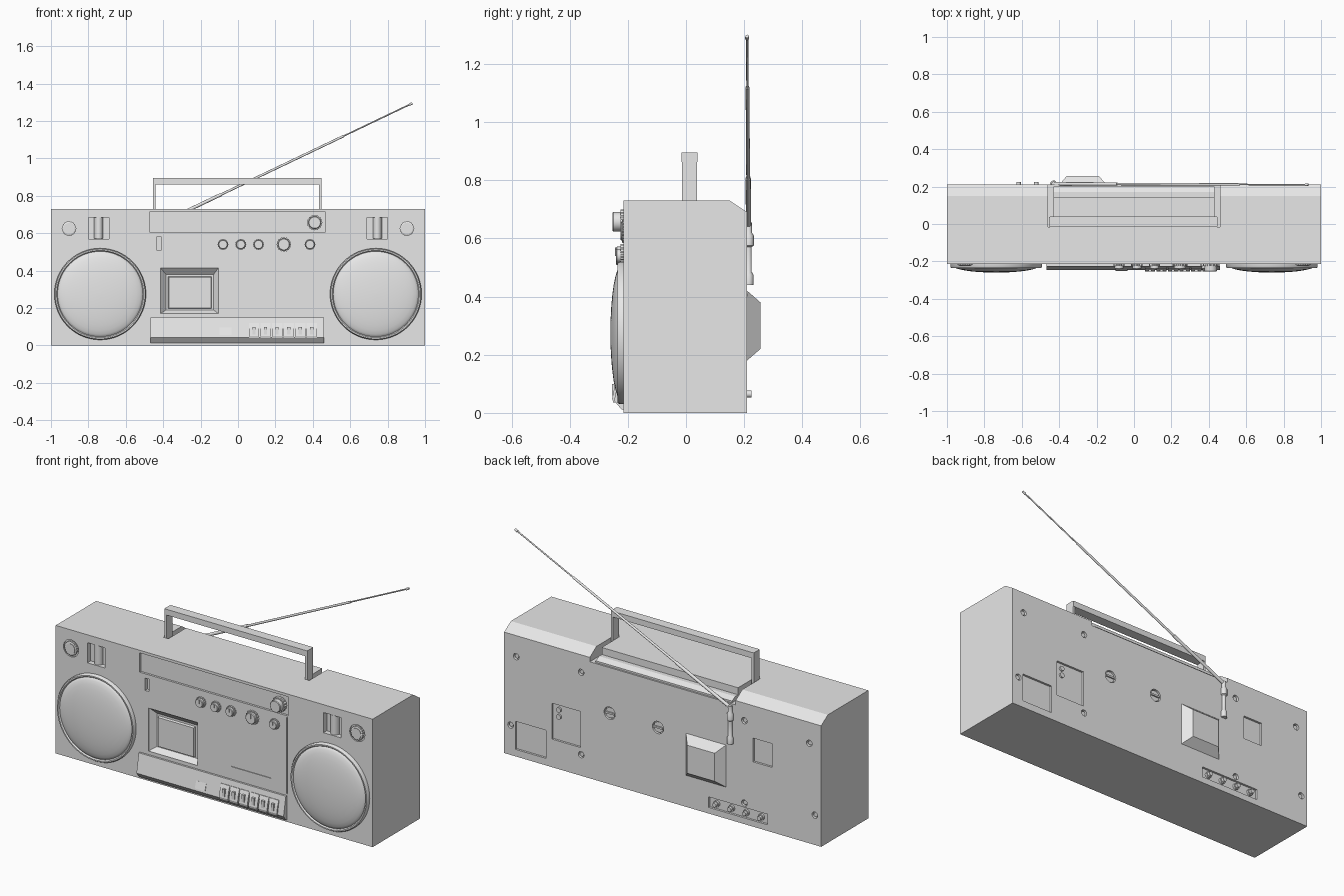
import bpy, bmesh, math
from mathutils import Vector, Matrix

cube = bpy.data.objects.get("Cube")
if cube:
    bpy.data.objects.remove(cube, do_unlink=True)

grey = bpy.data.materials.new("plain_grey")
grey.use_nodes = True
grey.diffuse_color = (0.8, 0.8, 0.8, 1)
grey.node_tree.nodes["Principled BSDF"].inputs["Base Color"].default_value = (0.8, 0.8, 0.8, 1)

FRONT, BACK = -0.215, 0.21


def finish(name, bm, smooth=False):
    bmesh.ops.recalc_face_normals(bm, faces=bm.faces)
    mesh = bpy.data.meshes.new(name)
    bm.to_mesh(mesh)
    bm.free()
    mesh.materials.append(grey)
    ob = bpy.data.objects.new(name, mesh)
    bpy.context.collection.objects.link(ob)
    if smooth:
        bpy.ops.object.select_all(action="DESELECT")
        ob.select_set(True)
        bpy.context.view_layer.objects.active = ob
        bpy.ops.object.shade_smooth_by_angle(angle=math.radians(35))
    return ob


def loft(bm, rings):
    """Closed skin through equal rings of points."""
    rows = [[bm.verts.new(p) for p in ring] for ring in rings]
    for a, b in zip(rows, rows[1:]):
        for i in range(len(a)):
            j = (i + 1) % len(a)
            bm.faces.new((a[i], a[j], b[j], b[i]))
    bm.faces.new(rows[0])
    bm.faces.new(rows[-1])


def rect(x0, x1, z0, z1, y):
    return [(x0, y, z0), (x1, y, z0), (x1, y, z1), (x0, y, z1)]


def add_box(bm, x0, x1, y0, y1, z0, z1):
    loft(bm, [rect(x0, x1, z0, z1, y0), rect(x0, x1, z0, z1, y1)])


def box(name, *size):
    bm = bmesh.new()
    add_box(bm, *size)
    return finish(name, bm)


def add_lathe(bm, x, z, profile, sides=24, knurl=0):
    """Turned shape about a front-to-back axis; profile is (radius, y)."""
    rings = []
    for r, y in profile:
        ring = []
        for i in range(sides):
            a = math.tau * i / sides
            k = r * (1 - knurl * (i % 2))
            ring.append((x + k * math.cos(a), y, z + k * math.sin(a)))
        rings.append(ring)
    loft(bm, rings)


def lathe(name, x, z, profile, sides=24, knurl=0, smooth=True):
    bm = bmesh.new()
    add_lathe(bm, x, z, profile, sides, knurl)
    return finish(name, bm, smooth)


def prism(name, x0, x1, outline):
    """Side outline of (y, z) points carried from x0 to x1."""
    bm = bmesh.new()
    loft(bm, [[(x, y, z) for y, z in outline] for x in (x0, x1)])
    return finish(name, bm)


def rod(name, stations, sides=12):
    """Straight round rod through (point, radius) stations."""
    axis = (stations[-1][0] - stations[0][0]).normalized()
    turn = axis.to_track_quat("Z", "Y")
    bm = bmesh.new()
    loft(bm, [[p + turn @ Vector((r * math.cos(math.tau * i / sides),
                                  r * math.sin(math.tau * i / sides), 0))
               for i in range(sides)] for p, r in stations])
    return finish(name, bm, True)


# Case with a sloped upper rear edge
case = prism("case", -1, 1, [(FRONT, 0), (BACK, 0), (BACK, 0.69), (0.15, 0.73), (FRONT, 0.73)])

# Recesses cut into the case
cut = bmesh.new()
add_box(cut, -0.47, 0.465, -0.3, FRONT + 0.012, 0.605, 0.715)
add_box(cut, -0.435, -0.41, -0.3, FRONT + 0.02, 0.51, 0.58)
add_box(cut, 0.457, 0.462, -0.3, FRONT + 0.006, 0.16, 0.595)
add_box(cut, 0.11, 0.36, -0.3, FRONT + 0.004, 0.221, 0.225)
for s in (-1, 1):
    add_box(cut, s * 0.745 - 0.055, s * 0.745 + 0.055, -0.3, FRONT + 0.03, 0.57, 0.685)
    add_lathe(cut, s * 0.903, 0.625, [(0.048, -0.3), (0.048, FRONT + 0.008)])
loft(cut, [rect(-0.415, -0.105, 0.17, 0.415, FRONT - 0.01),
           rect(-0.415, -0.105, 0.17, 0.415, FRONT + 0.004),
           rect(-0.385, -0.13, 0.19, 0.38, FRONT + 0.035)])
for x0, x1, z0, z1 in [(0.735, 0.93, 0.04, 0.2), (0.52, 0.7, 0.16, 0.365),
                       (-0.69, -0.57, 0.37, 0.505), (-0.66, -0.29, 0.035, 0.095)]:
    add_box(cut, x0, x1, BACK - 0.012, 0.3, z0, z1)
SCREWS = [(s * x, z) for s in (-1, 1) for x, z in
          [(0.925, 0.57), (0.96, 0.17), (0.515, 0.59), (0.515, 0.12)]]
for x, z in SCREWS:
    add_lathe(cut, x, z, [(0.018, BACK - 0.015), (0.018, 0.3)], 16)
for x in (0.335, 0.03):
    add_lathe(cut, x, 0.405, [(0.035, BACK - 0.015), (0.035, 0.3)])
cutter = finish("recess_cutter", cut)

# Well in which the folded handle rests
well = bmesh.new()
add_box(well, -0.46, 0.46, 0.145, 0.3, 0.665, 0.8)
well_cutter = finish("handle_well_cutter", well)
slots = bmesh.new()
for s in (-1, 1):
    add_box(slots, s * 0.445 - 0.015, s * 0.445 + 0.015, -0.015, 0.3, 0.665, 0.8)
slot_cutter = finish("handle_slot_cutter", slots)

for tool in (cutter, well_cutter, slot_cutter):
    mod = case.modifiers.new("recess", "BOOLEAN")
    mod.operation, mod.solver, mod.object = "DIFFERENCE", "EXACT", tool
    bpy.context.view_layer.objects.active = case
    bpy.ops.object.modifier_apply(modifier=mod.name)
    bpy.data.objects.remove(tool, do_unlink=True)

prism("handle_well_step", -0.43, 0.43, [(0.14, 0.66), (0.2, 0.66), (0.2, 0.675), (0.17, 0.69), (0.14, 0.69)])

# Handle
box("handle_bar", -0.45, 0.445, -0.015, 0.04, 0.862, 0.895)
for side, x in (("right", -0.448), ("left", 0.44)):
    box(side + "_handle_arm", x - 0.007, x + 0.007, -0.013, 0.038, 0.67, 0.895)

# Speakers, corner dials and slide controls
for side, s in (("right", -1), ("left", 1)):
    x = s * 0.737
    lathe(side + "_speaker_rim", x, 0.275,
          [(0.245, FRONT + 0.01), (0.245, -0.228), (0.24, -0.236), (0.233, -0.236), (0.226, -0.226)], 64)
    dome = [(0.232 * math.cos(t), -0.222 - 0.038 * math.sin(t))
            for t in [math.radians(88) * i / 8 for i in range(9)]]
    lathe(side + "_speaker_grille", x, 0.275, dome, 48)
    lathe(side + "_corner_dial", s * 0.903, 0.625,
          [(0.04, FRONT + 0.01), (0.04, -0.219), (0.03, -0.222)], 40, 0.08, False)
    lathe(side + "_corner_dial_cap", s * 0.903, 0.625, [(0.03, FRONT), (0.03, -0.225)], 32)
    bm = bmesh.new()
    arc = [math.pi * i / 10 for i in range(11)]
    loft(bm, [[(s * 0.745 + 0.024 * math.cos(a), FRONT + 0.032 - 0.03 * math.sin(a), z) for a in arc]
              for z in (0.572, 0.683)])
    finish(side + "_slide_control", bm, True)

# Front knobs
KNOBS = [(-0.08, 0.54, 0.03, -0.24), (0.015, 0.54, 0.03, -0.24), (0.11, 0.54, 0.03, -0.24),
         (0.245, 0.54, 0.04, -0.24), (0.385, 0.54, 0.03, -0.24), (0.41, 0.657, 0.042, -0.253)]
for i, (x, z, r, y) in enumerate(KNOBS):
    lathe(f"knob_skirt_{i}", x, z, [(r, FRONT + 0.013), (r, FRONT - 0.01)], 32, 0.1, False)
    lathe(f"knob_cap_{i}", x, z, [(r * 0.8, FRONT), (r * 0.8, y + 0.003), (r * 0.72, y)], 32)
    if z < 0.6:
        box(f"knob_pointer_{i}", x - 0.004, x + 0.004, y - 0.004, y + 0.002, z, z + r * 0.7)

# Cassette window
bm = bmesh.new()
loft(bm, [rect(-0.375, -0.14, 0.195, 0.37, FRONT + 0.04), rect(-0.37, -0.145, 0.2, 0.365, FRONT + 0.022)])
finish("cassette_window", bm)

# Key deck and keys
prism("key_deck", -0.468, 0.46, [(FRONT + 0.005, 0.012), (-0.222, 0.012), (-0.247, 0.042),
                                 (-0.226, 0.15), (FRONT + 0.005, 0.15)])
for i in range(6):
    x = 0.055 + i * 0.0618
    prism(f"key_{i}", x + 0.003, x + 0.058, [(-0.22, 0.035), (-0.25, 0.035), (-0.254, 0.05),
                                             (-0.246, 0.09), (-0.235, 0.12), (-0.22, 0.12)])
    box(f"key_ridge_{i}", x + 0.022, x + 0.039, -0.255, -0.235, 0.06, 0.1)
prism("counter_button", -0.098, -0.034, [(-0.22, 0.055), (-0.25, 0.055), (-0.237, 0.095), (-0.22, 0.095)])

# Rear hump
bm = bmesh.new()
loft(bm, [rect(-0.4, -0.147, 0.18, 0.42, BACK - 0.01), rect(-0.4, -0.147, 0.18, 0.42, BACK),
          rect(-0.36, -0.187, 0.22, 0.38, 0.256)])
finish("rear_hump", bm)

# Rear screws, sockets and switches
for i, (x, z) in enumerate(SCREWS):
    lathe(f"rear_screw_{i}", x, z, [(0.012, BACK - 0.02), (0.012, BACK - 0.007)], 16)
for i, x in enumerate((0.335, 0.03)):
    lathe(f"slotted_cap_{i}", x, 0.405, [(0.03, BACK - 0.02), (0.03, BACK - 0.006)])
    box(f"slotted_cap_bar_{i}", x - 0.03, x + 0.03, BACK - 0.01, BACK + 0.002, 0.4, 0.41)
for i in range(4):
    lathe(f"jack_{i}", -0.335 - i * 0.094, 0.065, [(0.018, BACK - 0.014), (0.018, BACK), (0.012, BACK), (0.012, 0.225)], 16)
for i in range(2):
    lathe(f"small_socket_{i}", 0.66, 0.335 - i * 0.04, [(0.014, BACK - 0.014), (0.014, BACK - 0.002)], 16)

# Aerial with its mount
foot = Vector((-0.43, BACK + 0.005, 0.645))
tip = Vector((0.932, BACK, 1.295))
along = lambda t: foot.lerp(tip, t)
STATIONS = [(0, 0.009), (0.25, 0.009), (0.25, 0.0065), (0.73, 0.0065), (0.73, 0.004), (0.988, 0.004),
            (0.988, 0.007), (1, 0.006)]
rod("aerial", [(along(t), r) for t, r in STATIONS])
MOUNT = [(0.44, 0.017), (0.475, 0.017), (0.485, 0.011), (0.57, 0.011), (0.575, 0.018), (0.61, 0.018),
         (0.62, 0.012), (0.655, 0.012)]
rod("aerial_mount", [(Vector((foot.x, BACK + 0.005, z)), r) for z, r in MOUNT])
